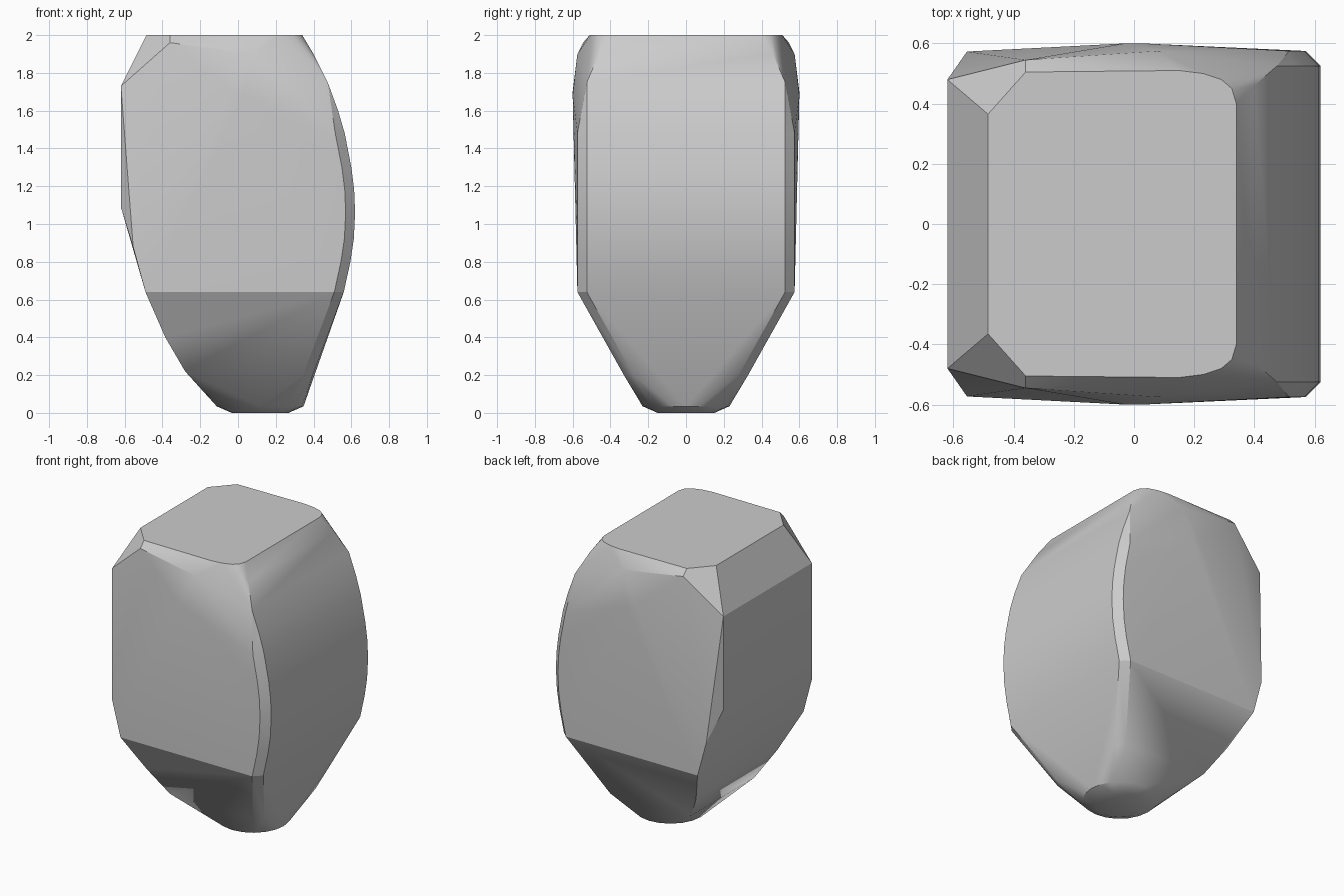
import bpy
import bmesh
from math import cos, sin, tau

if "Cube" in bpy.data.objects:
    bpy.data.objects.remove(bpy.data.objects["Cube"], do_unlink=True)

# Stone colour
stone = bpy.data.materials.new("stone grey")
stone.use_nodes = True
grey = (0.6, 0.6, 0.6, 1)
stone.diffuse_color = grey
stone.node_tree.nodes["Principled BSDF"].inputs["Base Color"].default_value = grey

# Points on one half; the other half is mirrored across y
half = []

# Flat top: chamfered corner on one side, rounded corner on the other
half += [(x, y, 2) for x, y in [(-.485, .365), (-.36, .505), (.15, .51),
                                (.23, .5), (.29, .48), (.325, .45), (.34, .4)]]

# Chipped shoulder and ridge of the broad face
half += [(-.36, .545, 1.96), (.08, .575, 1.9), (-.03, .6, 1.7), (.03, .6, 1.68)]

# Flat side, with its edge tapering into the lower corner
half += [(-.62, .48, 1.73), (-.62, .48, 1.09), (-.555, .573, .88), (-.49, .575, .64)]

# Lower curve of that side: (x, z), with depth following the sloping underside
half += [(x, .575 - .56 * (.64 - z), z) for x, z in [(-.385, .4), (-.28, .22)]]

# Curved side with a narrow bevel: (x, z)
for x, z in [(.475, 1.75), (.53, 1.6), (.565, 1.48), (.6, 1.3), (.615, 1.18),
             (.62, 1.06), (.613, .92), (.595, .8), (.56, .64), (.47, .4), (.395, .2)]:
    drop = .56 * max(0, .64 - z)
    half.append((x, .525 - drop, z))
    if z < 1.5:
        half.append((x - .05, .575 - drop, z))
half.append((.4, .46, 1.9))

bm = bmesh.new()
for x, y, z in half:
    for side in (-1, 1):
        bm.verts.new((x, y * side, z))

# Small rounded foot
for radius, z in [(.23, .035), (.15, 0)]:
    for i in range(20):
        a = tau * i / 20
        bm.verts.new((.117 + radius * cos(a), radius * sin(a), z))

# Wrap the points in a solid and clean up
hull = bmesh.ops.convex_hull(bm, input=bm.verts[:])
bmesh.ops.delete(bm, geom=[v for v in bm.verts if not v.link_faces], context='VERTS')
bmesh.ops.dissolve_limit(bm, angle_limit=.01, verts=bm.verts[:], edges=bm.edges[:])
bmesh.ops.recalc_face_normals(bm, faces=bm.faces[:])

mesh = bpy.data.meshes.new("boulder")
bm.to_mesh(mesh)
bm.free()
mesh.materials.append(stone)
boulder = bpy.data.objects.new("boulder", mesh)
bpy.context.collection.objects.link(boulder)

# Soft facets, crisp main edges
bpy.ops.object.select_all(action='DESELECT')
boulder.select_set(True)
bpy.context.view_layer.objects.active = boulder
bpy.ops.object.shade_smooth_by_angle(angle=.42)
